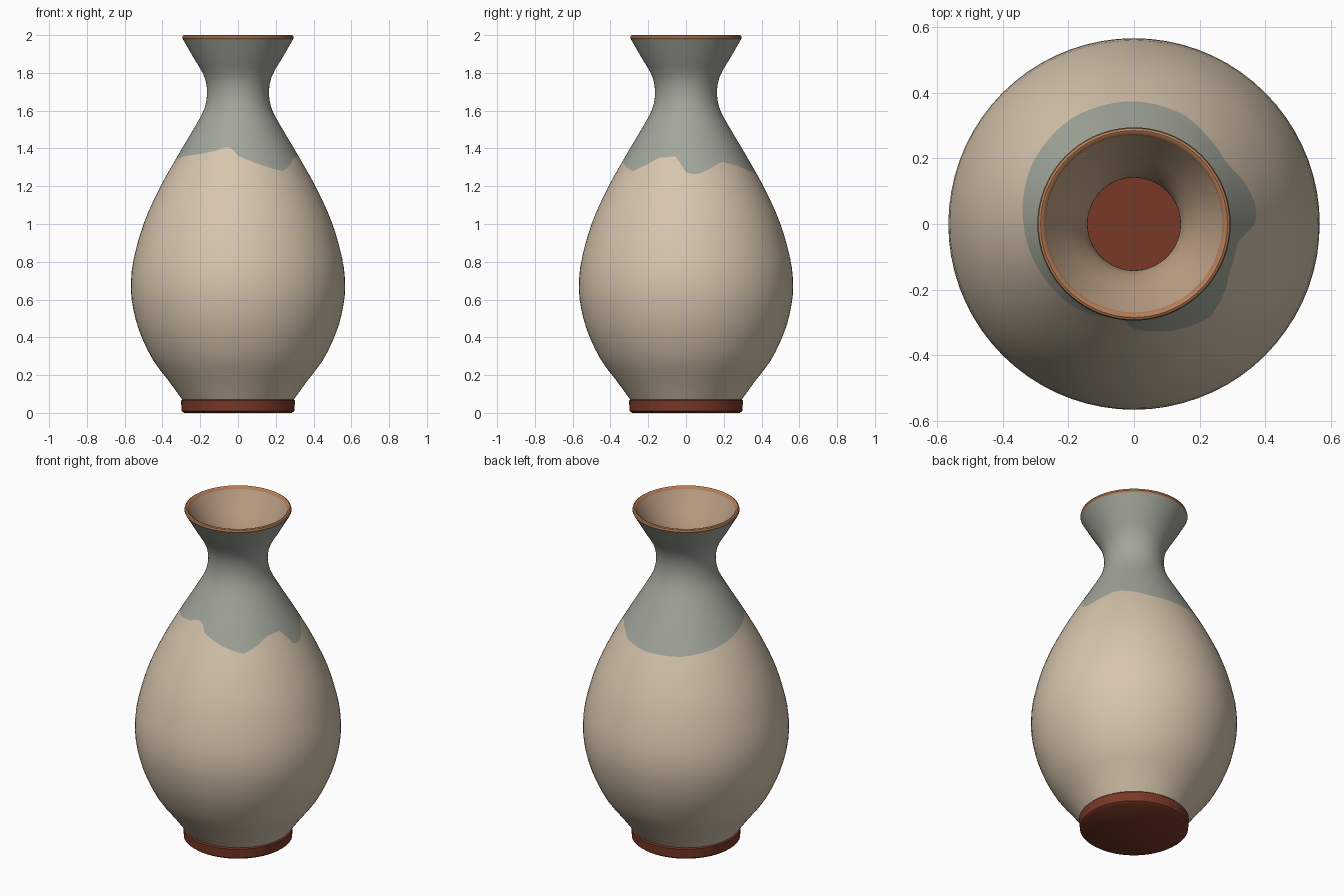
import bpy, bmesh, math

if "Cube" in bpy.data.objects:
    bpy.data.objects.remove(bpy.data.objects["Cube"])

SEG = 72


def material(name, rgb):
    m = bpy.data.materials.new(name)
    m.diffuse_color = (*rgb, 1)
    m.use_nodes = True
    m.node_tree.nodes["Principled BSDF"].inputs["Base Color"].default_value = m.diffuse_color
    return m


CREAM = material("cream_glaze", (0.68, 0.56, 0.42))
GREY = material("grey_green_glaze", (0.36, 0.38, 0.32))
RED = material("red_clay", (0.19, 0.04, 0.02))
RIM = material("orange_rim", (0.46, 0.21, 0.10))
TAN = material("tan_interior", (0.52, 0.36, 0.24))

# Outer silhouette as (height, radius)
OUTER = [(0.07, 0.295), (0.16, 0.36), (0.28, 0.45), (0.44, 0.525), (0.58, 0.56),
         (0.68, 0.567), (0.80, 0.555), (1.0, 0.50), (1.19, 0.415), (1.36, 0.32),
         (1.5, 0.237), (1.6, 0.182), (1.67, 0.165), (1.73, 0.166), (1.79, 0.182),
         (1.88, 0.235), (1.975, 0.29)]

# Lower edge of the dipped glaze as (degrees, height)
DRIP = [(-6, 1.36), (-4, 1.28), (8, 1.26), (20, 1.29), (33, 1.33), (50, 1.31),
        (65, 1.28), (90, 1.265), (120, 1.265), (150, 1.29), (180, 1.33), (210, 1.36),
        (230, 1.37), (245, 1.385), (258, 1.41), (264, 1.40), (270, 1.36), (285, 1.325),
        (300, 1.295), (310, 1.28), (325, 1.32), (333, 1.35), (354, 1.36)]


def curve(points, x):
    """Smooth interpolation through (x, y) points."""
    n = len(points)
    i = 0
    while i < n - 2 and x > points[i + 1][0]:
        i += 1

    def slope(k):
        a, b = points[max(k - 1, 0)], points[min(k + 1, n - 1)]
        return (b[1] - a[1]) / (b[0] - a[0])
    (x0, y0), (x1, y1) = points[i], points[i + 1]
    h = x1 - x0
    t = (x - x0) / h
    return ((2 * t**3 - 3 * t**2 + 1) * y0 + (t**3 - 2 * t**2 + t) * h * slope(i)
            + (3 * t**2 - 2 * t**3) * y1 + (t**3 - t**2) * h * slope(i + 1))


def drip(a):
    d = math.degrees(a)
    if d > 354:
        d -= 360
    for (d0, z0), (d1, z1) in zip(DRIP, DRIP[1:]):
        if d0 <= d <= d1:
            return z0 + (z1 - z0) * (d - d0) / (d1 - d0)
    return 1.36


def lathe(name, rows, mat, inward=False, caps=False):
    """Each row is a function of the angle giving (radius, height), bottom first."""
    bm = bmesh.new()
    rings = []
    for row in rows:
        ring = []
        for i in range(SEG):
            a = 2 * math.pi * i / SEG
            r, z = row(a)
            ring.append(bm.verts.new((r * math.cos(a), r * math.sin(a), z)))
        rings.append(ring)
    for lo, hi in zip(rings, rings[1:]):
        for i in range(SEG):
            j = (i + 1) % SEG
            f = bm.faces.new((lo[i], lo[j], hi[j], hi[i]))
            if inward:
                f.normal_flip()
    if caps:
        bm.faces.new(rings[0][::-1])
        bm.faces.new(rings[-1])
    me = bpy.data.meshes.new(name)
    bm.to_mesh(me)
    bm.free()
    me.materials.append(mat)
    ob = bpy.data.objects.new(name, me)
    bpy.context.collection.objects.link(ob)
    bpy.ops.object.select_all(action='DESELECT')
    ob.select_set(True)
    bpy.context.view_layer.objects.active = ob
    bpy.ops.object.shade_smooth_by_angle(angle=math.radians(40))
    return ob


def fixed(points):
    return [lambda a, p=p: p for p in points]


def between(start, end, count):
    """Rows on the outer silhouette between two height functions."""
    def make(t):
        def row(a):
            z = start(a) + (end(a) - start(a)) * t
            return curve(OUTER, z), z
        return row
    return [make(k / count) for k in range(count + 1)]


# Foot, solid disc whose top is also the floor inside
lathe("foot", fixed([(0.285, 0.0), (0.298, 0.01), (0.302, 0.065), (0.295, 0.072)]), RED, caps=True)

# Body below the glaze line and glazed shoulder and neck above it
lathe("body", between(lambda a: 0.07, drip, 24), CREAM)
lathe("glazed_neck", between(drip, lambda a: 1.975, 18), GREY)

# Rounded lip
lathe("rim", fixed([(0.29, 1.975), (0.295, 1.985), (0.292, 1.996), (0.285, 2.0),
                    (0.277, 1.997), (0.270, 1.985)]), RIM)

# Inner wall from the floor up to the lip
inner = []
for k in range(31):
    z = 0.073 + (1.985 - 0.073) * k / 30
    inner.append((curve(OUTER, min(z, 1.975)) - 0.024, z))
inner[-1] = (0.270, 1.985)
lathe("inner_wall", fixed(inner), TAN, inward=True)
